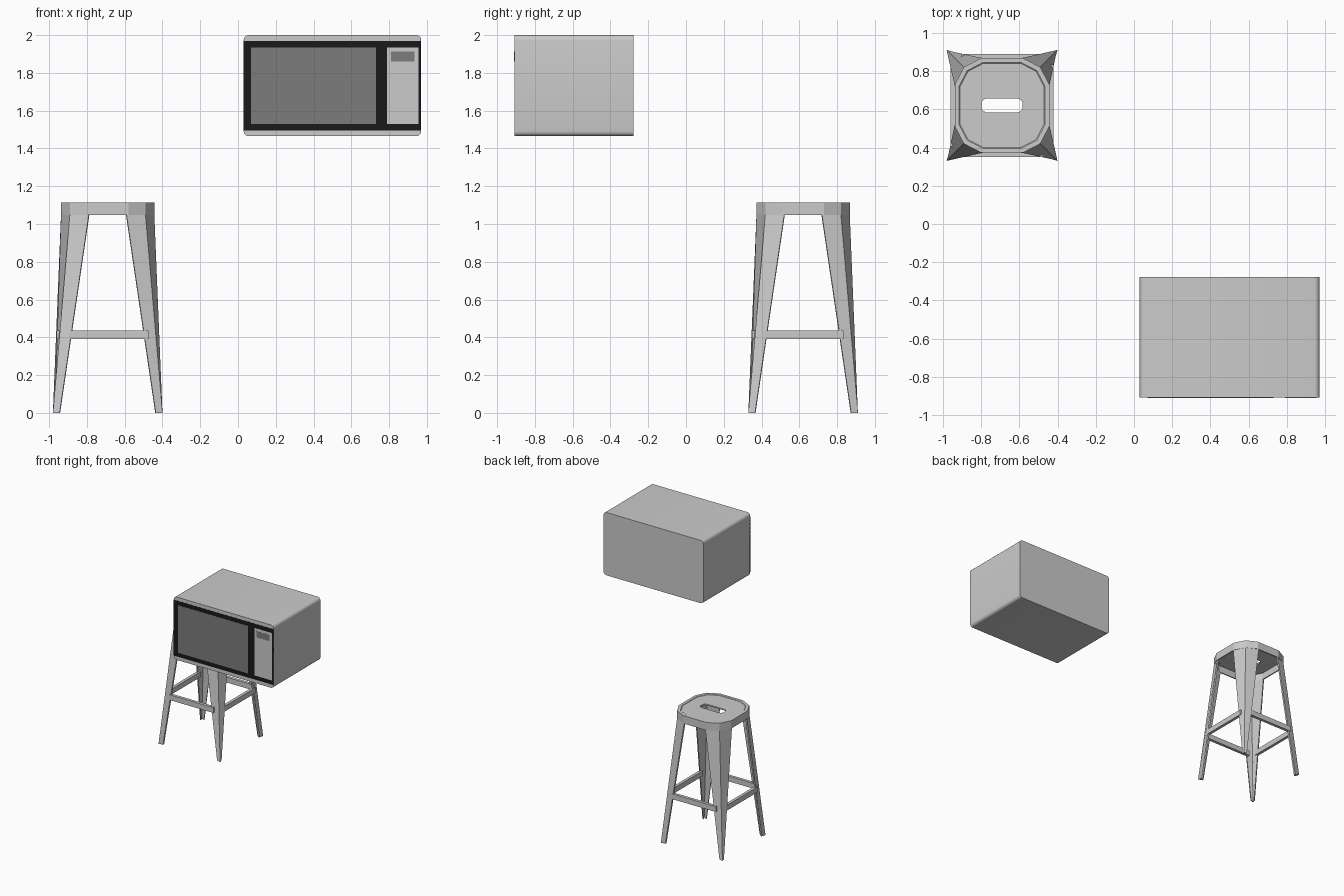
import bpy, bmesh, math
from mathutils import Matrix, Vector

if "Cube" in bpy.data.objects:
    bpy.data.objects.remove(bpy.data.objects["Cube"])


def make_object(name, verts, faces, loc=(0, 0, 0), thickness=0, turn=0):
    mesh = bpy.data.meshes.new(name)
    mesh.from_pydata(verts, [], faces)
    mesh.transform(Matrix.Rotation(turn, 4, 'Z'))
    ob = bpy.data.objects.new(name, mesh)
    ob.location = loc
    bpy.context.collection.objects.link(ob)
    if thickness:
        mod = ob.modifiers.new("sheet", 'SOLIDIFY')
        mod.thickness = thickness
        mod.offset = -1
    return ob


def box(name, lo, hi, color=None, round_y=0.0, loc=(0, 0, 0), turn=0):
    lo, hi = Vector(lo), Vector(hi)
    bm = bmesh.new()
    bmesh.ops.create_cube(bm, size=1)
    for v in bm.verts:
        v.co = Vector((v.co[i] + 0.5) * (hi[i] - lo[i]) + lo[i] for i in range(3))
    if round_y:
        edges = [e for e in bm.edges
                 if abs(e.verts[0].co.y - e.verts[1].co.y) > 0.01]
        bmesh.ops.bevel(bm, geom=edges, offset=round_y, segments=5,
                        profile=0.5, affect='EDGES')
    ob = make_object(name, [], [], loc)
    bm.transform(Matrix.Rotation(turn, 4, 'Z'))
    bm.to_mesh(ob.data)
    bm.free()
    if color is not None:
        mat = bpy.data.materials.new(name + "_colour")
        mat.diffuse_color = (color, color, color, 1)
        mat.use_nodes = True
        mat.node_tree.nodes["Principled BSDF"].inputs["Base Color"].default_value = mat.diffuse_color
        ob.data.materials.append(mat)
    return ob


# Microwave body and the layered panels on its front
body = box("microwave_body", (0.03, -0.907, 1.465), (0.97, -0.277, 2.0), round_y=0.027)
bpy.context.view_layer.objects.active = body
body.select_set(True)
bpy.ops.object.shade_smooth_by_angle(angle=math.radians(35))
box("microwave_front", (0.03, -0.908, 1.495), (0.97, -0.9, 1.97), 0.01)
box("door_window", (0.07, -0.909, 1.53), (0.73, -0.9, 1.935), 0.2)
box("control_panel", (0.79, -0.909, 1.53), (0.955, -0.9, 1.935))
box("display", (0.81, -0.91, 1.86), (0.935, -0.9, 1.912), 0.2)

# Stool
CENTRE = (-0.69, 0.62, 0)


def twelve(points, z, scale=1.0):
    """Two-way mirrored ring of 12 points from one quadrant's 3 points."""
    a, b, c = points
    quad = [a, b, c]
    ring = quad + [(-x, y) for x, y in reversed(quad)]
    ring += [(-x, -y) for x, y in quad] + [(x, -y) for x, y in reversed(quad)]
    return [(x * scale, y * scale, z) for x, y in ring]


# Seat: pressed sheet with a turned-down rim and a hand slot
outline = [(0.247, 0.11), (0.2, 0.2), (0.11, 0.247)]
slot = [(0.107, 0.016), (0.098, 0.03), (0.08, 0.037)]
rings = [twelve(outline, 1.048), twelve(outline, 1.115),
         twelve(outline, 1.115, 0.91), twelve(outline, 1.111, 0.89),
         twelve(slot, 1.111)]
faces = [(r * 12 + i, r * 12 + (i + 1) % 12,
          (r + 1) * 12 + (i + 1) % 12, (r + 1) * 12 + i)
         for r in range(len(rings) - 1) for i in range(12)]
make_object("seat", sum(rings, []), faces, CENTRE, 0.01)

# Legs: folded sheets with a ridge on the diagonal; rails between them
leg = [(0.28, 0.255, 0), (0.29, 0.29, 0), (0.255, 0.28, 0),
       (0.247, 0.10, 1.05), (0.2, 0.2, 1.05), (0.10, 0.247, 1.05)]
names = ["back_right", "back_left", "front_left", "front_right"]
rails = ["back", "left", "front", "right"]
for i in range(4):
    turn = i * math.pi / 2
    make_object(names[i] + "_leg", leg, [(0, 1, 4, 3), (1, 2, 5, 4)],
                CENTRE, 0.012, turn)
    box(rails[i] + "_rail", (-0.215, 0.245, 0.39), (0.215, 0.27, 0.435),
        loc=CENTRE, turn=turn)
